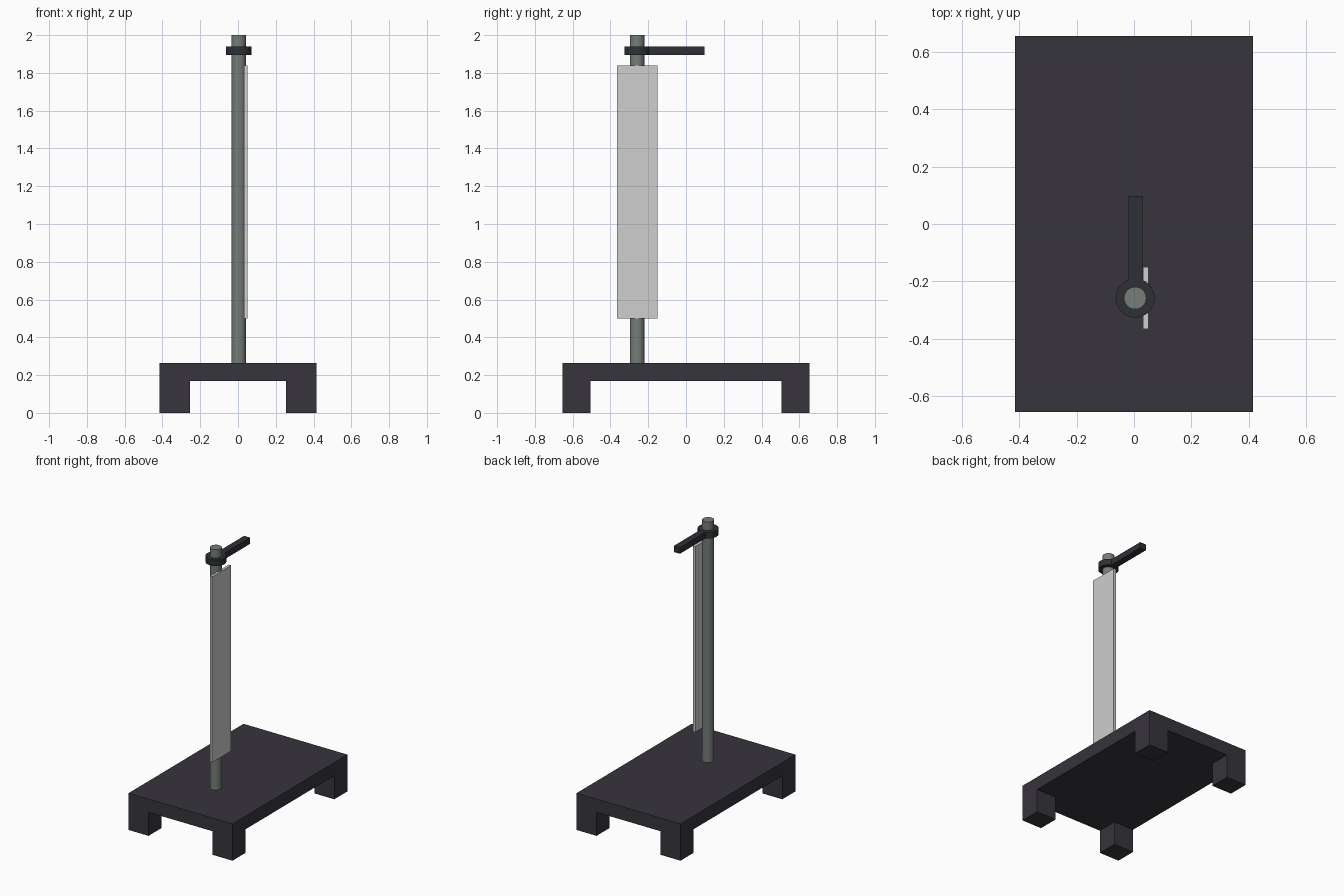
import bpy, bmesh, math

if "Cube" in bpy.data.objects:
    bpy.data.objects.remove(bpy.data.objects["Cube"])


def material(name, color):
    m = bpy.data.materials.new(name)
    m.diffuse_color = (*color, 1)
    m.use_nodes = True
    m.node_tree.nodes["Principled BSDF"].inputs["Base Color"].default_value = m.diffuse_color
    return m


BASE = material("charcoal", (0.038, 0.035, 0.045))
CLAMP = material("dark grey", (0.028, 0.030, 0.036))
STEEL = material("steel grey", (0.18, 0.205, 0.19))
PALE = material("pale grey", (0.62, 0.62, 0.62))

ROD_X, ROD_Y = 0.004, -0.258


def add_object(name, bm, mat):
    me = bpy.data.meshes.new(name)
    bm.to_mesh(me)
    bm.free()
    ob = bpy.data.objects.new(name, me)
    bpy.context.collection.objects.link(ob)
    me.materials.append(mat)
    return ob


def box(name, lo, hi, mat):
    bm = bmesh.new()
    bmesh.ops.create_cube(bm, size=1)
    for v in bm.verts:
        v.co = [a + (c + 0.5) * (b - a) for a, b, c in zip(lo, hi, v.co)]
    return add_object(name, bm, mat)


def cylinder(name, radius, z0, z1, mat, sides=32):
    bm = bmesh.new()
    bmesh.ops.create_cone(bm, cap_ends=True, segments=sides, radius1=radius,
                          radius2=radius, depth=z1 - z0)
    bmesh.ops.translate(bm, verts=bm.verts, vec=(ROD_X, ROD_Y, (z0 + z1) / 2))
    ob = add_object(name, bm, mat)
    bpy.context.view_layer.objects.active = ob
    ob.select_set(True)
    bpy.ops.object.shade_smooth_by_angle(angle=math.radians(35))
    ob.select_set(False)
    return ob


# Base slab with four square feet
box("base_slab", (-0.415, -0.655, 0.17), (0.415, 0.655, 0.265), BASE)
for sx, side in ((-1, "left"), (1, "right")):
    for sy, end in ((-1, "front"), (1, "back")):
        xs = sorted((sx * 0.255, sx * 0.415))
        ys = sorted((sy * 0.505, sy * 0.655))
        box(f"{end}_{side}_foot", (xs[0], ys[0], 0), (xs[1], ys[1], 0.17), BASE)

# Upright rod with the flat plate on its right side
cylinder("rod", 0.039, 0.26, 2.0, STEEL)
box("side_plate", (0.031, -0.365, 0.5), (0.05, -0.15, 1.84), PALE)

# Clamp collar and its arm, which starts inside the collar
cylinder("clamp_collar", 0.068, 1.895, 1.94, CLAMP)
box("clamp_arm", (-0.02, -0.20, 1.8955), (0.029, 0.098, 1.9395), CLAMP)
